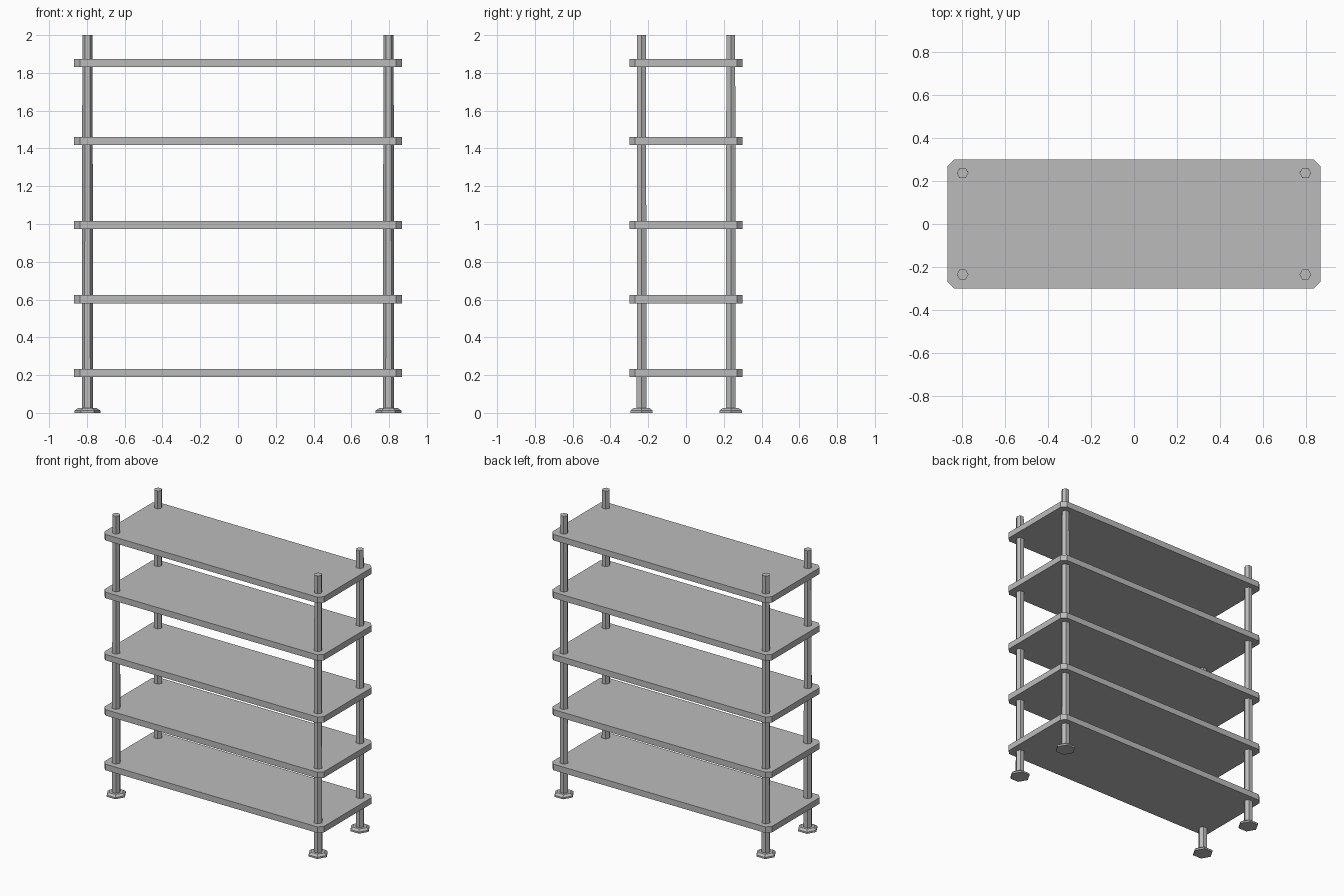
import bpy, bmesh, math

cube = bpy.data.objects.get("Cube")
if cube:
    bpy.data.objects.remove(cube, do_unlink=True)

# One plain grey for the whole rack
GREY = (0.5, 0.5, 0.5, 1)
grey = bpy.data.materials.new("plain grey")
grey.use_nodes = True
grey.diffuse_color = GREY
grey.node_tree.nodes["Principled BSDF"].inputs["Base Color"].default_value = GREY


def loft(name, rings):
    """Skin a stack of equal outlines (lists of points) and cap both ends."""
    bm = bmesh.new()
    rows = [[bm.verts.new(p) for p in ring] for ring in rings]
    n = len(rows[0])
    for low, high in zip(rows, rows[1:]):
        for i in range(n):
            j = (i + 1) % n
            bm.faces.new((low[i], low[j], high[j], high[i]))
    bm.faces.new(rows[0][::-1])
    bm.faces.new(rows[-1])
    mesh = bpy.data.meshes.new(name)
    bm.to_mesh(mesh)
    bm.free()
    mesh.materials.append(grey)
    obj = bpy.data.objects.new(name, mesh)
    bpy.context.collection.objects.link(obj)
    return obj


def hexagon(x, y, z, r):
    return [(x + r * math.cos(i * math.pi / 3), y + r * math.sin(i * math.pi / 3), z)
            for i in range(6)]


def clipped_rectangle(hx, hy, cut, z):
    return [(hx, cut - hy, z), (hx, hy - cut, z), (hx - cut, hy, z), (cut - hx, hy, z),
            (-hx, hy - cut, z), (-hx, cut - hy, z), (cut - hx, -hy, z), (hx - cut, -hy, z)]


# Shelves with clipped corners
for i, z in enumerate((0.19, 0.58, 0.974, 1.418, 1.83)):
    loft(f"shelf_{i + 1}", [clipped_rectangle(0.867, 0.3, 0.03, h) for h in (z, z + 0.043)])

# Hexagonal posts, slightly tapered, each standing on a bevelled foot
for side, x in (("left", 0.797), ("right", -0.797)):
    for end, y in (("front", -0.235), ("back", 0.237)):
        loft(f"{end}_{side}_post", [hexagon(x, y, 0.015, 0.03), hexagon(x, y, 2, 0.027)])
        loft(f"{end}_{side}_foot", [hexagon(x, y, 0, 0.068), hexagon(x, y, 0.012, 0.068),
                                    hexagon(x, y, 0.025, 0.05)])
